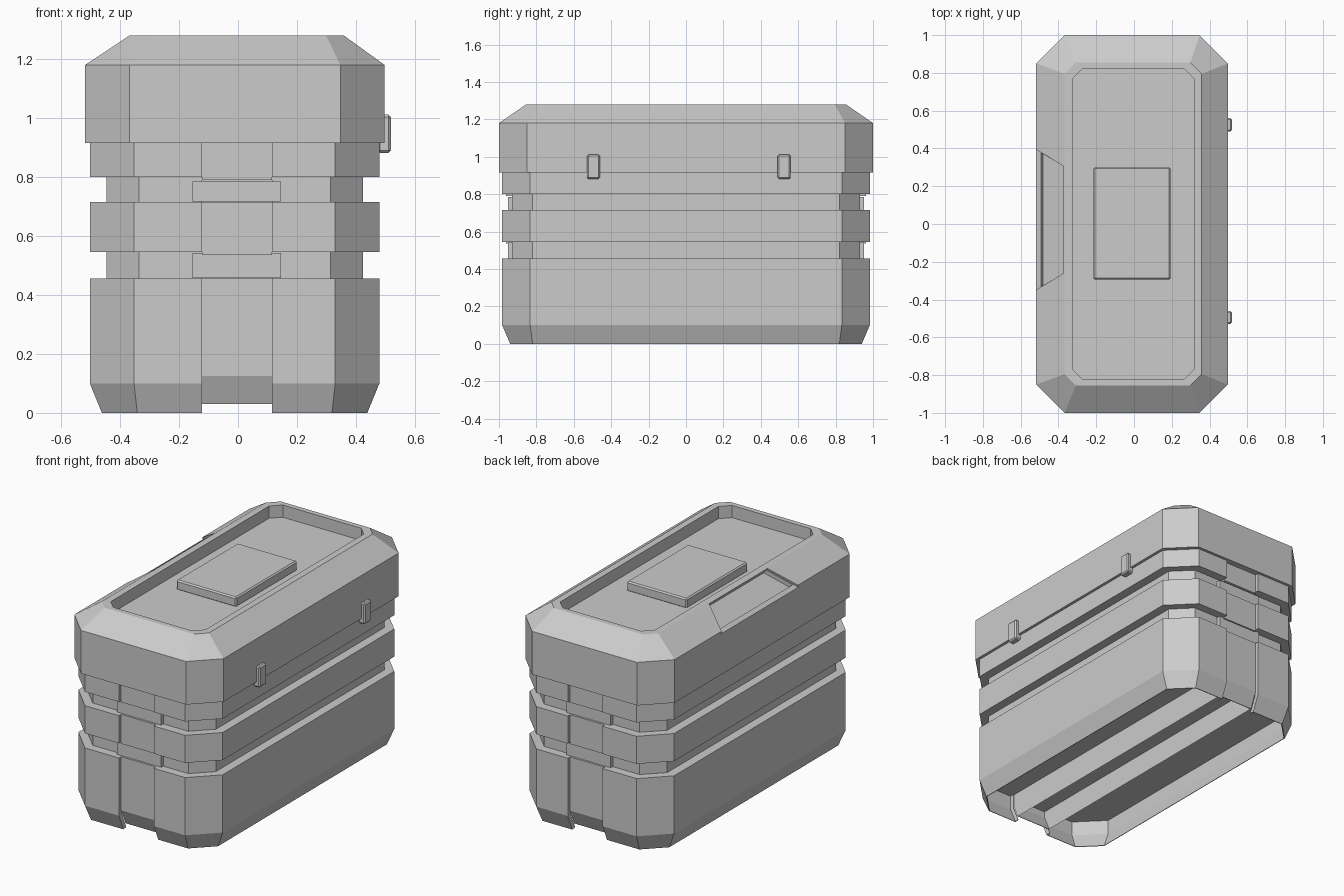
import bpy, bmesh
from mathutils import Vector

if "Cube" in bpy.data.objects:
    bpy.data.objects.remove(bpy.data.objects["Cube"])

CX = -0.0115  # centre line of the case

grey = bpy.data.materials.new("grey")
grey.diffuse_color = (0.6, 0.6, 0.6, 1)
grey.use_nodes = True
grey.node_tree.nodes["Principled BSDF"].inputs["Base Color"].default_value = grey.diffuse_color


def finish(name, bm):
    bmesh.ops.recalc_face_normals(bm, faces=bm.faces)
    me = bpy.data.meshes.new(name)
    bm.to_mesh(me)
    bm.free()
    me.materials.append(grey)
    ob = bpy.data.objects.new(name, me)
    bpy.context.collection.objects.link(ob)
    return ob


def loft(name, rings, cx=CX, cy=0):
    """Stack rectangles with cut corners: (z, half x, half y, corner cut, shift x, shift y)."""
    bm = bmesh.new()
    loops = []
    for z, hx, hy, c, *shift in rings:
        dx, dy = shift or (0, 0)
        pts = []
        for sx, sy in ((1, 1), (-1, 1), (-1, -1), (1, -1)):
            if c == 0:
                pts.append((sx * hx, sy * hy))
            else:
                pair = [(sx * hx, sy * (hy - c)), (sx * (hx - c), sy * hy)]
                pts += pair if sx * sy > 0 else pair[::-1]
        loops.append([bm.verts.new((cx + dx + x, cy + dy + y, z)) for x, y in pts])
    n = len(loops[0])
    for a, b in zip(loops, loops[1:]):
        for i in range(n):
            j = (i + 1) % n
            bm.faces.new((a[i], a[j], b[j], b[i]))
    bm.faces.new(loops[0][::-1])
    bm.faces.new(loops[-1])
    return finish(name, bm)


def cut(ob, cutter):
    mod = ob.modifiers.new("cut", 'BOOLEAN')
    mod.operation = 'DIFFERENCE'
    mod.solver = 'EXACT'
    mod.object = cutter
    cutter.hide_render = True
    cutter.hide_viewport = True


def bevel(ob, width):
    mod = ob.modifiers.new("bevel", 'BEVEL')
    mod.width = width
    mod.segments = 1


# Body: hollow underside up to a deck, two grooves running all the way round
GROOVES = ((0.455, 0.545), (0.715, 0.80))
DECK = 0.19
T = 0.004  # wall thickness of the skirt
rings = [(DECK, 0.491 - T, 0.983 - T, 0.15), (0.1, 0.491 - T, 0.983 - T, 0.15),
         (0, 0.45 - T, 0.94 - T, 0.12), (0, 0.45, 0.94, 0.12), (0.1, 0.491, 0.983, 0.15)]
for lo, hi in GROOVES:
    rings += [(lo, 0.491, 0.983, 0.15), (lo, 0.435, 0.93, 0.11),
              (hi, 0.435, 0.93, 0.11), (hi, 0.491, 0.983, 0.15)]
rings.append((0.93, 0.491, 0.983, 0.15))
body = loft("body", rings)

# Channel over both ends, filled by a recessed strip that also runs under the deck
SX = -0.003
cut(body, loft("channel_cutter", [(-0.1, 0.1185, 1.2, 0), (0.925, 0.1185, 1.2, 0)], SX))
strip = [(DECK - 0.025, 0.1185, 0.962 - T, 0), (0.125, 0.1185, 0.962 - T, 0),
         (0.03, 0.1185, 0.92 - T, 0), (0.03, 0.1185, 0.92, 0), (0.125, 0.1185, 0.962, 0)]
for lo, hi in GROOVES:
    strip += [(lo, 0.1185, 0.962, 0), (lo, 0.1185, 0.92, 0),
              (hi - 0.01, 0.1185, 0.92, 0), (hi - 0.01, 0.1185, 0.962, 0)]
strip.append((0.93, 0.1185, 0.962, 0))
loft("centre_strip", strip, SX)

for s in (-1, 1):
    # Blocks bridging the grooves
    for (lo, hi), top in zip(GROOVES, (0.542, 0.785)):
        loft("groove_block", [(lo + 0.002, 0.15, 0.05, 0), (top, 0.15, 0.05, 0)],
             -0.005, s * 0.903)
    # Returned edges of the skirt beside the strip
    for side in (-1, 1):
        loft("channel_flange", [(0.002, 0.002, 0.014, 0, 0, s * 0.925),
                                (0.1, 0.002, 0.014, 0, 0, s * 0.968),
                                (DECK + 0.01, 0.002, 0.014, 0, 0, s * 0.968)],
             SX + side * 0.1207)

# Lid with sloped shoulders and a sunken top
LX = -0.0105
UP = 0.006  # the top sits slightly to the right
lid = loft("lid", [(0.915, 0.5075, 1.0, 0.15), (1.18, 0.5075, 1.0, 0.15),
                   (1.28, 0.363, 0.855, 0.06, UP, 0), (1.28, 0.322, 0.823, 0.055, UP, 0),
                   (1.205, 0.322, 0.823, 0.055, UP, 0)], LX)


def grip_cutter(t0, t1, y0, y1, depth, inset):
    """Tapered block sunk into the left shoulder; t runs up the slope."""
    slope = Vector((0.1505, 0, 0.10))
    inward = Vector((0.10, 0, -0.1505)).normalized()
    start = Vector((LX - 0.5075, 0, 1.18))
    bm = bmesh.new()
    layers = []
    for d, i in ((-0.03, 0), (0, 0), (depth, inset)):
        quad = []
        for t, half in ((t0, y0), (t1, y1), (t1, -y1), (t0, -y0)):
            p = start + slope * t + inward * d
            p.y = 0.023 + half - i * (1 if half > 0 else -1)
            quad.append(bm.verts.new(p))
        layers.append(quad)
    for a, b in zip(layers, layers[1:]):
        for i in range(4):
            j = (i + 1) % 4
            bm.faces.new((a[i], a[j], b[j], b[i]))
    bm.faces.new(layers[0])
    bm.faces.new(layers[-1])
    return finish("grip_cutter", bm)


# Hand grip: a shallow step open at the shoulder edge, with a deeper pocket in it
cut(lid, grip_cutter(-0.15, 0.97, 0.385, 0.283, 0.012, 0))
cut(lid, grip_cutter(0.12, 0.97, 0.358, 0.283, 0.035, 0.008))

# Raised plate in the sunken top
plate = loft("top_plate", [(1.20, 0.204, 0.298, 0), (1.262, 0.204, 0.298, 0)], -0.0105, 0.003)
bevel(plate, 0.008)

# Latches on the right side
for y in (-0.495, 0.525):
    latch = loft("latch", [(0.881, 0.022, 0.035, 0), (1.011, 0.022, 0.035, 0)], 0.496, y)
    bevel(latch, 0.008)
